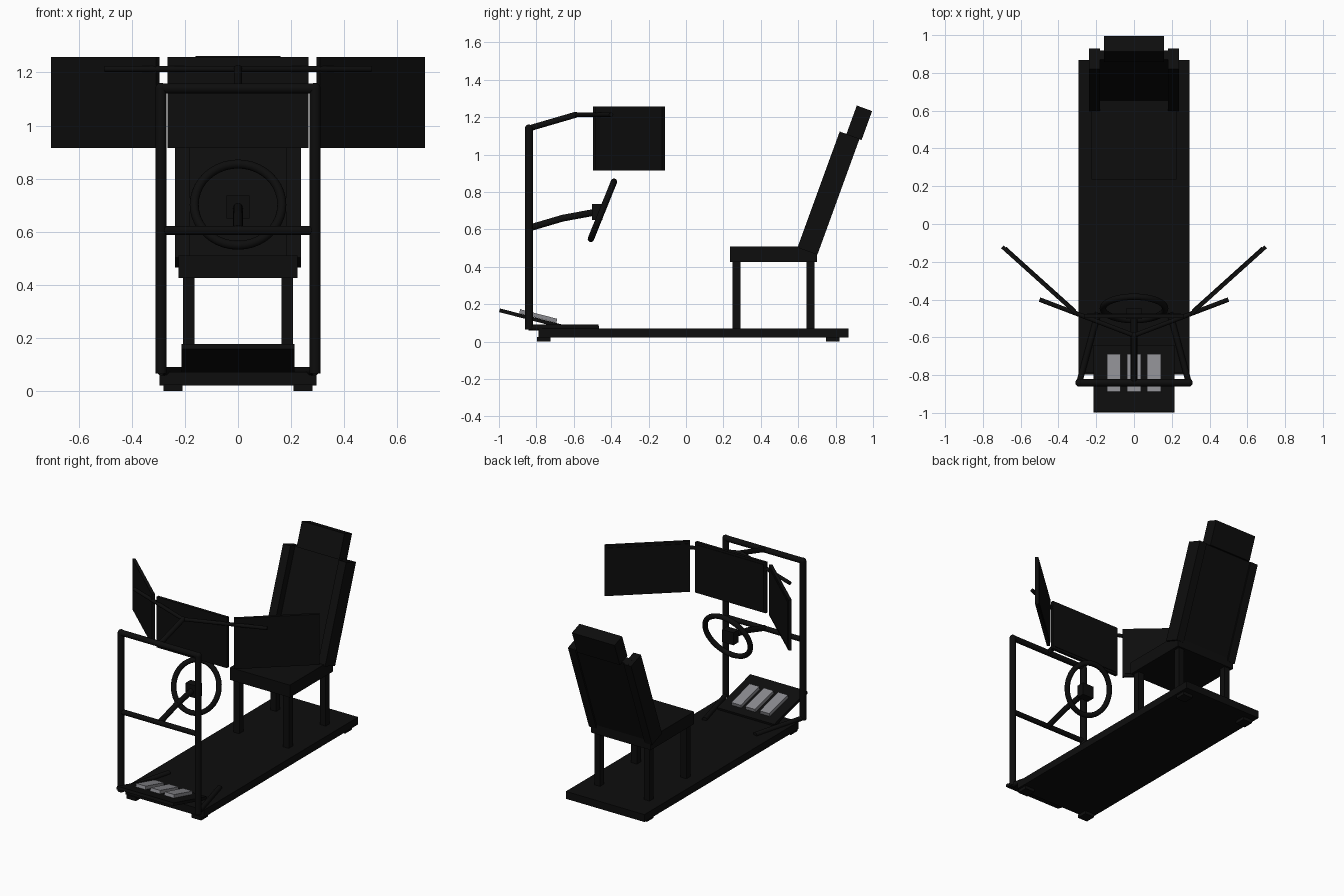
import bpy
from math import radians, atan2
from mathutils import Vector

cube = bpy.data.objects.get("Cube")
if cube:
    bpy.data.objects.remove(cube, do_unlink=True)


def material(name, colour):
    m = bpy.data.materials.new(name)
    m.use_nodes = True
    m.diffuse_color = (*colour, 1)
    m.node_tree.nodes["Principled BSDF"].inputs["Base Color"].default_value = (*colour, 1)
    return m


black = material("matte black", (0.004, 0.004, 0.004))
grey = material("pedal grey", (0.26, 0.26, 0.28))


def finish(name, mat, smooth=False):
    ob = bpy.context.object
    ob.name = name
    ob.data.materials.append(mat)
    if smooth:
        bpy.ops.object.shade_smooth_by_angle(angle=radians(40))
    return ob


def box(name, centre, size, mat=black, rot=(0, 0, 0)):
    bpy.ops.mesh.primitive_cube_add(size=1, location=centre, rotation=rot)
    bpy.context.object.scale = size
    bpy.ops.object.transform_apply(location=False, rotation=False, scale=True)
    return finish(name, mat)


def tube(name, a, b, radius):
    a, b = Vector(a), Vector(b)
    d = b - a
    bpy.ops.mesh.primitive_cylinder_add(vertices=16, radius=radius, depth=d.length,
                                        location=(a + b) / 2,
                                        rotation=d.to_track_quat('Z', 'Y').to_euler())
    return finish(name, black, True)


def joint(name, p, radius):
    bpy.ops.mesh.primitive_uv_sphere_add(segments=16, ring_count=8, radius=radius, location=p)
    return finish(name, black, True)


# Platform and feet
box("platform", (0, 0.04, 0.046), (0.59, 1.655, 0.05))
sides = (("right", -1), ("left", 1))
for side, s in sides:
    for end, y in (("front", -0.76), ("rear", 0.785)):
        box(f"{side}_{end}_foot", (s * 0.245, y, 0.0125), (0.072, 0.072, 0.025))

# Upright frame
FY = -0.84
for side, s in sides:
    tube(f"{side}_post", (s * 0.29, FY, 0.065), (s * 0.29, FY, 1.14), 0.021)
    joint(f"{side}_post_corner", (s * 0.29, FY, 1.14), 0.021)
    tube(f"{side}_floor_strut", (s * 0.29, FY, 0.075), (s * 0.19, -0.47, 0.075), 0.016)
tube("top_bar", (-0.29, FY, 1.14), (0.29, FY, 1.14), 0.019)
tube("middle_bar", (-0.29, FY, 0.605), (0.29, FY, 0.605), 0.017)

# Screen arms
tube("screen_neck", (0, FY, 1.14), (0, -0.59, 1.213), 0.016)
joint("screen_neck_joint", (0, -0.59, 1.213), 0.016)
for side, s in sides:
    tube(f"{side}_screen_arm", (0, -0.59, 1.213), (s * 0.5, -0.4, 1.213), 0.012)


# Screens, each with a slim raised panel facing the seat
def screen(name, x, y, width, angle):
    rot = (0, 0, angle)
    box(name, (x, y, 1.087), (width, 0.02, 0.343), black, rot)
    face = box(name + "_panel", (x, y, 1.087), (width - 0.03, 0.006, 0.313), black, rot)
    face.location += face.rotation_euler.to_matrix() @ Vector((0, 0.011, 0))


screen("centre_screen", 0, -0.487, 0.53, 0)
for side, s in sides:
    screen(f"{side}_screen", s * 0.5, -0.298, 0.53, s * atan2(0.36, 0.4))

# Steering column, hub and wheel
tube("lower_column", (0, FY, 0.607), (0, -0.66, 0.66), 0.018)
joint("column_joint", (0, -0.66, 0.66), 0.018)
tube("upper_column", (0, -0.66, 0.66), (0, -0.47, 0.695), 0.018)
box("wheel_hub", (0, -0.475, 0.693), (0.085, 0.055, 0.085))
bpy.ops.mesh.primitive_torus_add(major_segments=40, minor_segments=12, major_radius=0.165,
                                 minor_radius=0.017, location=(0, -0.447, 0.702),
                                 rotation=(radians(68), 0, 0))
finish("steering_wheel", black, True)

# Pedal plate and pedals
tilt = radians(-14.5)
box("pedal_plate", (0, -0.82, 0.122), (0.427, 0.365, 0.02), black, (tilt, 0, 0))
for name, x in (("clutch", 0.106), ("brake", 0), ("throttle", -0.108)):
    box(name + "_pedal", (x, -0.79, 0.137), (0.072, 0.205, 0.022), grey, (tilt, 0, 0))

# Seat
for side, s in sides:
    for end, y in (("front", 0.27), ("rear", 0.666)):
        box(f"{side}_{end}_seat_leg", (s * 0.186, y, 0.255), (0.043, 0.043, 0.37))
box("seat_cushion", (0, 0.467, 0.468), (0.45, 0.465, 0.084))
lean = (radians(-20), 0, 0)
box("backrest", (0, 0.782, 0.787), (0.42, 0.05, 0.66), black, lean)
for side, s in sides:
    box(f"{side}_bolster", (s * 0.209, 0.762, 0.794), (0.056, 0.113, 0.66), black, lean)
box("headrest", (0, 0.926, 1.17), (0.32, 0.087, 0.165), black, lean)
